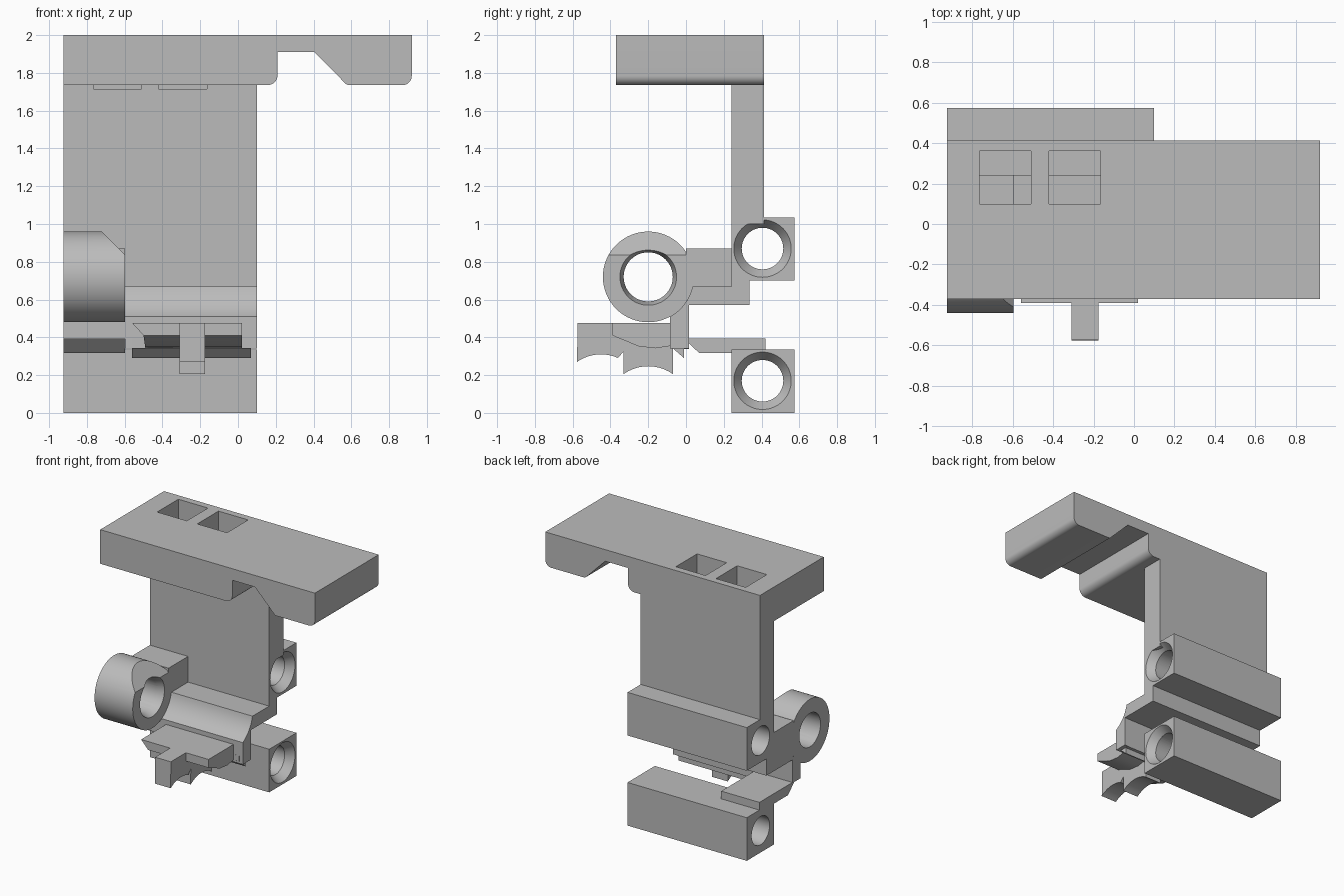
import bpy, bmesh
from math import cos, sin, radians
from mathutils import Matrix

cube = bpy.data.objects.get("Cube")
if cube:
    bpy.data.objects.remove(cube, do_unlink=True)

grey = bpy.data.materials.new("plain grey")
grey.use_nodes = True
colour = (0.5, 0.5, 0.5, 1)
grey.diffuse_color = colour
grey.node_tree.nodes["Principled BSDF"].inputs["Base Color"].default_value = colour

LEFT, RIGHT, ARM = -0.925, 0.10, -0.597   # ends of the carriage and of the tube arm
TUBE = (-0.2, 0.72)                       # tube axis in y, z


def add_object(name, bm):
    bmesh.ops.recalc_face_normals(bm, faces=bm.faces)
    mesh = bpy.data.meshes.new(name)
    bm.to_mesh(mesh)
    bm.free()
    mesh.materials.append(grey)
    ob = bpy.data.objects.new(name, mesh)
    bpy.context.collection.objects.link(ob)
    return ob


def prism(name, points, start, end, axis="x"):
    """Extrude a (y, z) outline along x, or an (x, z) outline along y."""
    bm = bmesh.new()
    place = lambda p, d: (d, p[0], p[1]) if axis == "x" else (p[0], d, p[1])
    a = [bm.verts.new(place(p, start)) for p in points]
    b = [bm.verts.new(place(p, end)) for p in points]
    bm.faces.new(a)
    bm.faces.new(b[::-1])
    for i in range(len(a)):
        j = (i + 1) % len(a)
        bm.faces.new((a[i], b[i], b[j], a[j]))
    return add_object(name, bm)


def box(name, x, y, z):
    return prism(name, [(y[0], z[0]), (y[1], z[0]), (y[1], z[1]), (y[0], z[1])], *x)


def cone(name, centre, r_start, r_end, start, end):
    """Round bar along x, tapering from r_start to r_end."""
    bm = bmesh.new()
    move = Matrix.Translation(((start + end) / 2, *centre)) @ Matrix.Rotation(radians(90), 4, "Y")
    bmesh.ops.create_cone(bm, cap_ends=True, segments=64, radius1=r_start, radius2=r_end,
                          depth=end - start, matrix=move)
    return add_object(name, bm)


def arc(cx, cz, r, a0, a1, n=10):
    angles = [radians(a0 + (a1 - a0) * i / n) for i in range(n + 1)]
    return [(cx + r * cos(a), cz + r * sin(a)) for a in angles]


def cut(ob, *cutters):
    bpy.context.view_layer.objects.active = ob
    for c in cutters:
        mod = ob.modifiers.new("cut", "BOOLEAN")
        mod.operation = "DIFFERENCE"
        mod.solver = "EXACT"
        mod.object = c
        bpy.ops.object.modifier_apply(modifier=mod.name)
        bpy.data.objects.remove(c, do_unlink=True)
    return ob


def bore(ob, centre, r, mouth, face, depth):
    """Through hole with a tapered mouth at its +x end."""
    slope = (mouth - r) / depth
    return cut(ob, cone("bore_cutter", centre, r, r, LEFT - 0.1, face + 0.1),
               cone("mouth_cutter", centre, r, mouth + slope * 0.01, face - depth, face + 0.01))


def pockets():
    return [box("pocket_cutter", x, (0.1, 0.36), (1.715, 2.1))
            for x in ((-0.765, -0.51), (-0.42, -0.165))]


parts = []

# Top plate with rounded lower corners and a sloped notch
outline = [(LEFT, 2), (LEFT, 1.735)]
outline += arc(0.155, 1.79, 0.055, -90, 0)
outline += [(0.21, 1.91), (0.405, 1.91)]
outline += arc(0.59, 1.765, 0.03, 225, 270, 4)
outline += arc(0.87, 1.785, 0.05, -90, 0)
outline += [(0.92, 2)]
parts.append(cut(prism("top_plate", outline, -0.37, 0.413, "y"), *pockets()))

# Back wall
parts.append(cut(box("back_wall", (LEFT, RIGHT), (0.24, 0.413), (1.0, 1.74)), *pockets()))

# Two bearing blocks
for name, z in (("upper_bearing_block", 0.7), ("lower_bearing_block", 0)):
    block = box(name, (LEFT, RIGHT), (0.24, 0.575), (z, z + 0.335))
    parts.append(bore(block, (0.405, z + 0.17), 0.11, 0.152, RIGHT, 0.06))

# Tube with a slanted cut on its inner top edge
tube = bore(cone("tube", TUBE, 0.24, 0.24, LEFT, ARM), TUBE, 0.13, 0.15, ARM, 0.06)
slant = prism("slant_cutter", [(-0.74, 0.98), (-0.58, 0.82), (-0.5, 0.82), (-0.5, 1.1), (-0.74, 1.1)],
              -0.5, 0.1, "y")
parts.append(cut(tube, slant))

# Arm joining the tube to the upper block
parts.append(box("tube_arm", (LEFT, ARM), (0.0, 0.25), (0.6, 0.87)))

# Shelf with a hollow front that follows the tube
hollow = arc(*TUBE, 0.24, -12, -61)
shelf_back = [(0.015, 0.57), (0.335, 0.57), (0.335, 0.72), (0.24, 0.72), (0.24, 0.67)]
parts.append(prism("shelf", hollow + [(-0.084, 0.34), (0.015, 0.34)] + shelf_back, ARM, RIGHT))
parts.append(prism("shelf_end", hollow + [(-0.084, 0.39), (0.015, 0.39)] + shelf_back, LEFT, ARM))

# Lower arm reaching back onto the lower block
parts.append(prism("lower_arm", [(-0.084, 0.475), (-0.084, 0.392), (-0.01, 0.392), (0.07, 0.317),
                                 (0.42, 0.317), (0.42, 0.395), (0.015, 0.395), (0.015, 0.475)],
                   LEFT, ARM))

# Clip plate with an undercut end
clip = prism("clip_plate", [(-0.08, 0.475), (-0.39, 0.475), (-0.39, 0.41), (-0.25, 0.352),
                            (-0.16, 0.342), (-0.08, 0.355)], -0.56, 0.02)
under = prism("undercut_cutter", [(-0.57, 0.486), (-0.5, 0.41), (-0.47, 0.2), (-0.7, 0.2), (-0.7, 0.486)],
              -0.5, 0.0, "y")
parts.append(cut(clip, under))

# Lip behind the clip
parts.append(prism("clip_lip", [(-0.085, 0.355), (-0.01, 0.29), (-0.01, 0.338), (0.015, 0.338),
                                (0.015, 0.4), (-0.085, 0.4)], -0.56, 0.07))

# Stem with two hollow saddles below
stem = [(-0.07, 0.475), (-0.575, 0.475)]
stem += arc(-0.45, 0.09, 0.22, 125, 66)
stem += [(-0.33, 0.325)]
stem += arc(-0.2, 0.02, 0.227, 125, 55)
parts.append(prism("clip_stem", stem, -0.31, -0.175))

# Smooth the round surfaces and keep the corners crisp
bpy.ops.object.select_all(action="DESELECT")
for ob in parts:
    ob.select_set(True)
bpy.context.view_layer.objects.active = parts[0]
bpy.ops.object.shade_smooth_by_angle(angle=radians(25))
